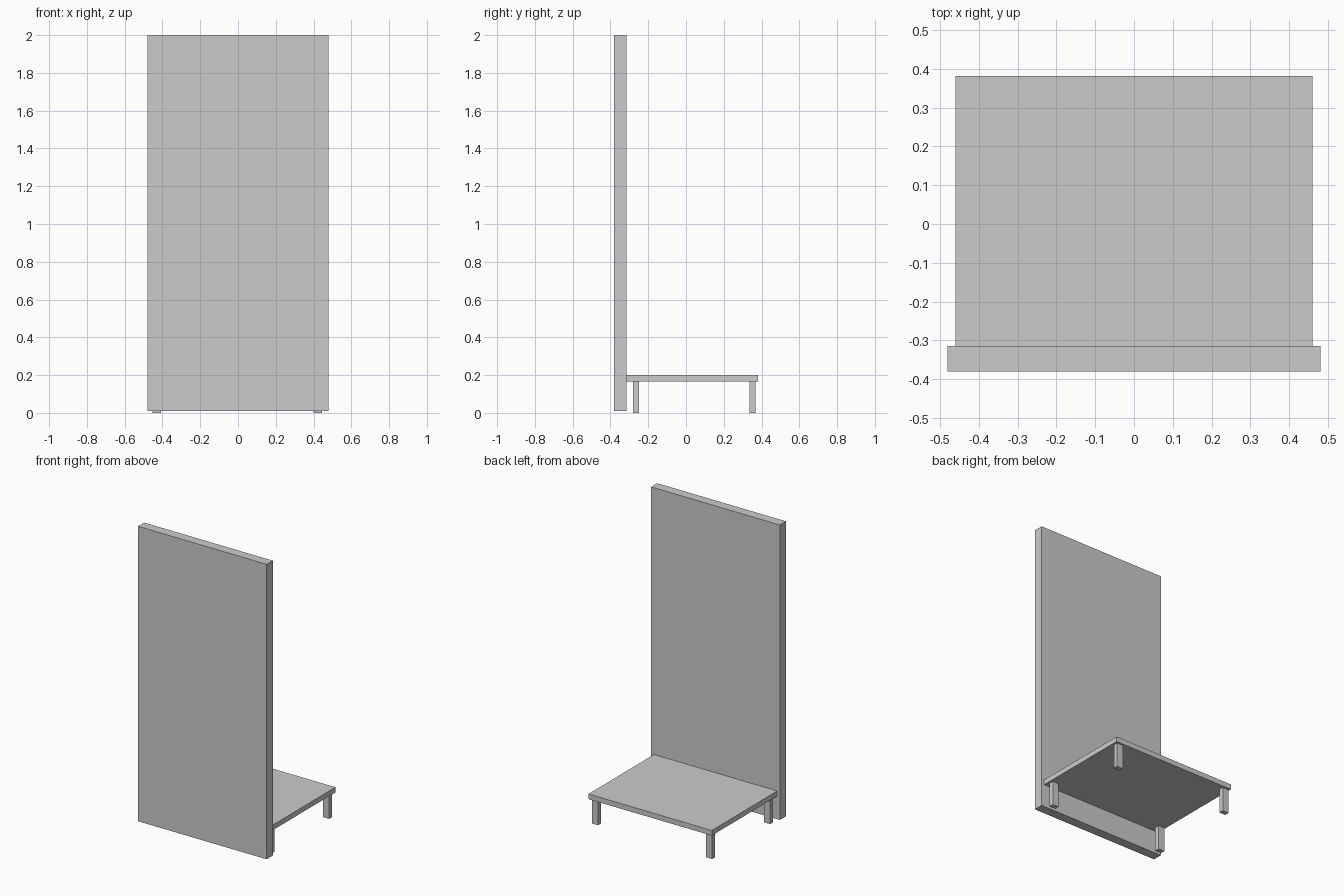
import bpy

if "Cube" in bpy.data.objects:
    bpy.data.objects.remove(bpy.data.objects["Cube"])


def box(name, x, y, z):
    """Box spanning the given (min, max) ranges."""
    spans = (x, y, z)
    bpy.ops.mesh.primitive_cube_add(size=1, location=[(a + b) / 2 for a, b in spans])
    ob = bpy.context.object
    ob.name = name
    ob.scale = [b - a for a, b in spans]
    bpy.ops.object.transform_apply(location=False, rotation=False, scale=True)
    return ob


# Tall upright panel, just clear of the floor
box("upright_panel", (-0.48, 0.48), (-0.38, -0.315), (0.01, 2.0))

# Low platform butting against the panel
box("platform", (-0.46, 0.46), (-0.315, 0.382), (0.165, 0.2))

# Four legs
for side, cx in (("left", -0.43), ("right", 0.422)):
    for end, cy in (("inner", -0.265), ("outer", 0.352)):
        box(f"{side}_{end}_leg", (cx - 0.023, cx + 0.023),
            (cy - 0.016, cy + 0.016), (0.0, 0.165))
